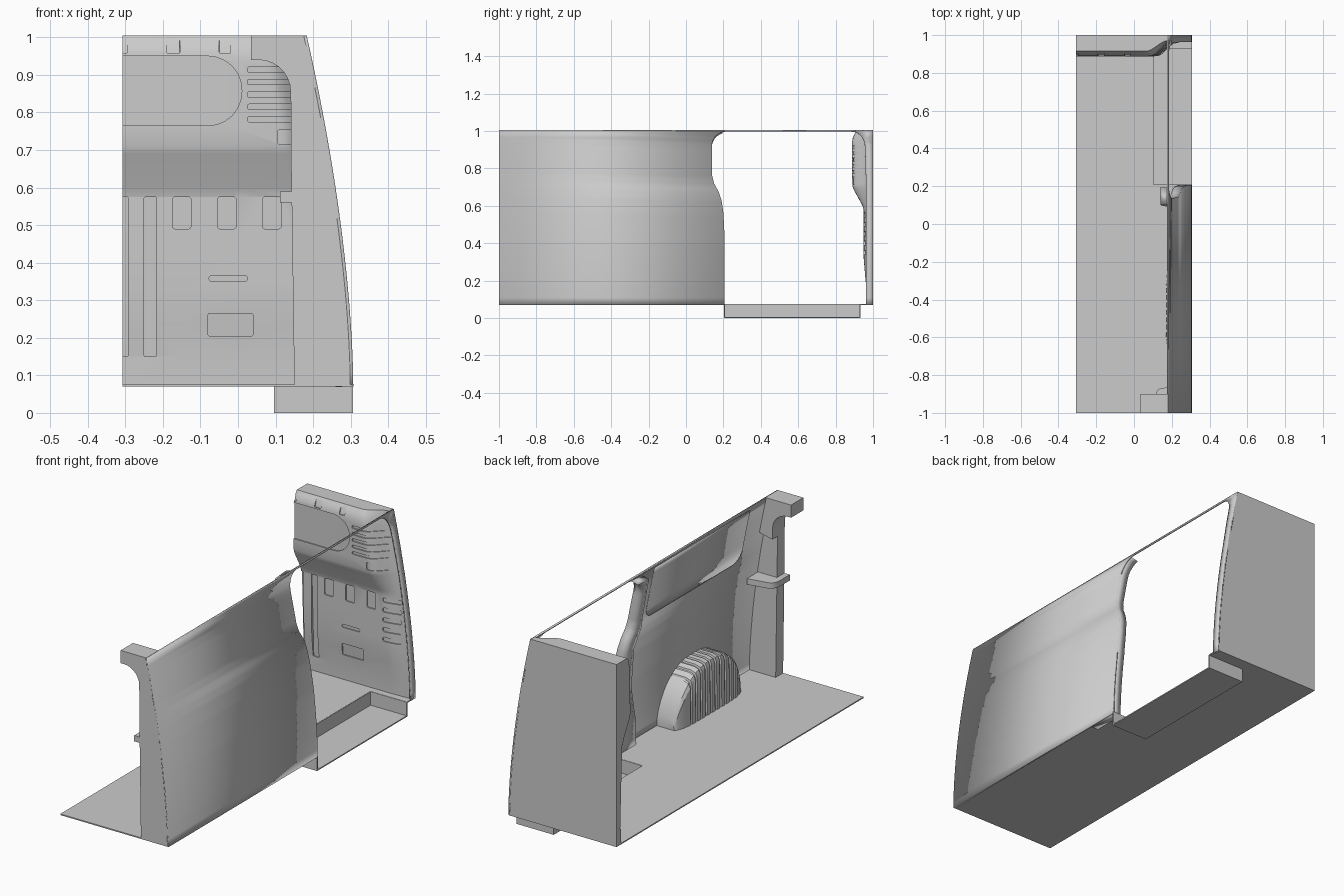
import bpy, bmesh, math

if "Cube" in bpy.data.objects:
    bpy.data.objects.remove(bpy.data.objects["Cube"])

X0, BASE, TOP = -0.307, 0.07, 1.005


def finish(bm, name, smooth=True, recalc=True):
    if recalc:
        bmesh.ops.recalc_face_normals(bm, faces=bm.faces)
    me = bpy.data.meshes.new(name)
    bm.to_mesh(me)
    bm.free()
    ob = bpy.data.objects.new(name, me)
    bpy.context.collection.objects.link(ob)
    bpy.ops.object.select_all(action='DESELECT')
    ob.select_set(True)
    bpy.context.view_layer.objects.active = ob
    if smooth:
        bpy.ops.object.shade_smooth_by_angle(angle=math.radians(28))
    return ob


def side_x(z):
    """Outer curve of the body side."""
    return 0.307 - 0.124 * (max(0, min(1, (z - BASE) / (TOP - BASE)))) ** 1.7


def arc(cx, cy, rx, ry, a0, a1, n=7):
    return [(cx + rx * math.cos(math.radians(a0 + (a1 - a0) * i / n)),
             cy + ry * math.sin(math.radians(a0 + (a1 - a0) * i / n))) for i in range(n + 1)]


def prism(name, pts, to3d, offset):
    """Outline extruded along an offset vector."""
    bm = bmesh.new()
    f = bm.faces.new([bm.verts.new(to3d(*p)) for p in pts])
    r = bmesh.ops.extrude_face_region(bm, geom=[f], use_keep_orig=True)
    vs = [v for v in r['geom'] if isinstance(v, bmesh.types.BMVert)]
    bmesh.ops.translate(bm, verts=vs, vec=offset)
    return finish(bm, name)


def box(name, x0, x1, y0, y1, z0, z1):
    return prism(name, [(x0, y0), (x1, y0), (x1, y1), (x0, y1)],
                 lambda a, b: (a, b, z0), (0, 0, z1 - z0))


def curved_sheet(name, pts, thick, inset=0.0):
    """Counter-clockwise (y, z) outline wrapped on the body curve."""
    bm = bmesh.new()
    bm.faces.new([bm.verts.new((0, y, z)) for y, z in pts])
    for i in range(1, 24):
        z = BASE + (TOP - BASE) * i / 24
        bmesh.ops.bisect_plane(bm, geom=bm.verts[:] + bm.edges[:] + bm.faces[:],
                               plane_co=(0, 0, z), plane_no=(0, 0, 1))
    for v in bm.verts:
        v.co.x = side_x(v.co.z) - inset
    ob = finish(bm, name, recalc=False)
    m = ob.modifiers.new("thickness", 'SOLIDIFY')
    m.thickness, m.offset = thick, -1
    return ob


# Load floor with a notch for the entry step
prism("floor", [(X0, -1), (0.306, -1), (0.306, 0.207), (0.1, 0.207), (0.1, 0.93),
                (0.306, 0.93), (0.306, 1), (X0, 1)], lambda a, b: (a, b, BASE), (0, 0, 0.006))

# Entry step well, open to the outside
box("step_tread", 0.096, 0.306, 0.203, 0.934, 0, 0.006)
box("step_riser", 0.096, 0.102, 0.203, 0.934, 0, 0.075)
box("step_end_front", 0.096, 0.306, 0.928, 0.934, 0, 0.075)
box("step_end_rear", 0.096, 0.306, 0.203, 0.209, 0, 0.075)

# Body side with the sliding door opening under a thin roof rail
door_edge = [(0.207, BASE), (0.207, 0.42), (0.2, 0.56), (0.19, 0.63), (0.175, 0.675),
             (0.15, 0.72), (0.14, 0.76), (0.138, 0.9)] + arc(0.21, 0.92, 0.072, 0.078, 180, 90)
front_edge = arc(0.885, 0.915, 0.072, 0.083, 90, 0) + [(0.963, 0.7), (0.963, BASE)]
curved_sheet("body_side", [(-1, BASE)] + door_edge + front_edge +
             [(1, BASE), (1, TOP), (-1, TOP)], 0.008)

# Inner door pillar along the rear edge of the opening
curved_sheet("door_pillar", door_edge[:-1] + [(0.1, 0.99), (0.09, 0.8), (0.085, 0.72),
             (0.12, 0.62), (0.1, 0.4), (0.04, 0.2), (0.035, BASE)], 0.045, 0.003)

# Raised window panel on the inside of the wall
curved_sheet("window_panel", arc(-0.7, 0.79, 0.07, 0.07, 180, 270) + arc(-0.04, 0.76, 0.04, 0.04, 270, 360)
             + [(0.0, 0.99), (-0.77, 0.99)], 0.006, 0.006)

# Rear corner pillar, header and strap
zs = [BASE + (TOP - BASE) * i / 20 for i in range(21)]
curve = [(side_x(z) - 0.003, z) for z in zs]
prism("rear_pillar", [(0.141, TOP), (0.141, 0.7), (0.15, BASE)] + curve,
      lambda a, b: (a, -1, b), (0, 0.06, 0))
prism("rear_header", [(0.035, TOP), (0.035, 0.94)] + arc(0.055, 0.855, 0.085, 0.085, 90, 0) +
      [(0.141, 0.8)] + [p for p in curve if p[1] > 0.8],
      lambda a, b: (a, -1, b), (0, 0.1, 0))
prism("pillar_strap", [(0.25, -1), (0.112, -1)] + arc(0.145, -0.92, 0.033, 0.05, 180, 90) + [(0.25, -0.85)],
      lambda a, b: (a, b, 0.56), (0, 0, 0.03))

# Ribbed wheel arch
bm = bmesh.new()


def arch_section(y, cut):
    t = abs((y + 0.46) / 0.272)
    h = 0.075 + max(0.012, 0.275 * max(0, 1 - t ** 2.6) ** 0.6) - cut
    d = min(0.03, (h - 0.075) * 0.5)
    xi = 0.17 + cut + 0.03 * t ** 6
    xo = side_x(h) - 0.003
    sec = [(xo, h), (xi + d + 0.01, h), (xi + d * 0.4, h - d * 0.3), (xi + 0.003, h - d), (xi, BASE), (0.3, BASE)]
    return [bm.verts.new((x, y, z)) for x, z in sec]


stations = [(-0.19, 0), (-0.195, 0), (-0.205, 0), (-0.22, 0), (-0.24, 0), (-0.265, 0)]
for i in range(11):
    y = -0.285 - i * 0.039
    stations += [(y, 0), (y - 0.003, 0.007), (y - 0.011, 0.007), (y - 0.014, 0)]
stations += [(-0.715, 0), (-0.725, 0), (-0.731, 0)]
rows = [arch_section(*s) for s in stations]
for a, b in zip(rows, rows[1:]):
    for k in range(6):
        bm.faces.new((a[k], a[(k + 1) % 6], b[(k + 1) % 6], b[k]))
bm.faces.new(rows[0])
bm.faces.new(rows[-1])
finish(bm, "wheel_arch")

# Bulkhead: stepped profile blended towards the body side
profile = [(BASE, 0.965), (0.15, 0.965), (0.235, 0.957), (0.32, 0.95), (0.45, 0.95), (0.575, 0.95),
           (0.6, 0.944), (0.69, 0.895), (0.71, 0.889), (0.76, 0.888), (0.82, 0.888), (0.88, 0.888),
           (0.94, 0.888), (0.965, 0.892), (0.985, 0.901), (TOP, 0.915)]


def surf(x, z):
    z = max(BASE, min(TOP, z))
    for (z0, y0), (z1, y1) in zip(profile, profile[1:]):
        if z <= z1:
            y = y0 + (y1 - y0) * (z - z0) / (z1 - z0)
            break
    t = max(0, min(1, (x - side_x(z) + 0.12) / 0.115))
    return y + (0.97 - y) * t * t * (3 - 2 * t)


bm = bmesh.new()
rows = []
for z, _ in profile:
    e = side_x(z) - 0.004
    xs = [X0, -0.15, 0.0] + [e - 0.12 + 0.12 * i / 8 for i in range(9)]
    rows.append([bm.verts.new((x, surf(x, z), z)) for x in xs])
for a, b in zip(rows, rows[1:]):
    for k in range(len(a) - 1):
        bm.faces.new((a[k], a[k + 1], b[k + 1], b[k]))
rim = [e for e in bm.edges if e.is_boundary]
r = bmesh.ops.extrude_edge_only(bm, edges=rim)
for v in [g for g in r['geom'] if isinstance(g, bmesh.types.BMVert)]:
    v.co.y = 1.0
bmesh.ops.contextual_create(bm, geom=[g for g in r['geom'] if isinstance(g, bmesh.types.BMEdge)
                                      and all(v.co.y > 0.9999 for v in g.verts)])
bulkhead = finish(bm, "bulkhead", smooth=False)

# Pressed recesses in the bulkhead: x0, x1, z0, z1, corner radius
slots = [(-0.6, 0.01, 0.765, 0.95, 0.09), (-0.35, -0.293, 0.15, 0.575, 0.004),
         (-0.25, -0.217, 0.15, 0.575, 0.004), (-0.077, 0.025, 0.35, 0.366, 0.0075),
         (-0.08, 0.04, 0.205, 0.265, 0.005), (0.105, 0.2, 0.715, 0.755, 0.008)]
slots += [(x, x + 0.05, 0.49, 0.575, 0.008) for x in (-0.175, -0.055, 0.065)]
slots += [(x0, x1, 0.957, 1.05, 0.004) for x0, x1 in ((-0.35, -0.295), (-0.19, -0.155), (-0.05, -0.02))]
slots += [(0.025, 0.19, z, z + 0.014, 0.005) for z in (0.775, 0.808, 0.841, 0.874, 0.907)]
slots += [(0.155, 0.25, z, z + 0.022, 0.008) for z in (0.34, 0.39, 0.44, 0.49, 0.54)]

bm = bmesh.new()
for x0, x1, z0, z1, r in slots:
    mid, half = (z0 + z1) / 2, (z1 - z0) / 2
    r = min(r, half * 0.97)
    end = [(r * (1 - math.cos(a)), half - r + r * math.sin(a))
           for a in [math.pi / 2 * i / 6 for i in range(7)]]
    cols = [(x0 + d, h) for d, h in end]
    cols += [(x0 + r + (x1 - x0 - 2 * r) * i / 8, half) for i in range(1, 8)]
    cols += [(x1 - d, h) for d, h in reversed(end)]
    prev = None
    for x, h in cols:
        ring = [bm.verts.new(c) for c in
                ((x, 0.8, mid - h), (x, 0.8, mid + h), (x, surf(x, mid + h) + 0.006, mid + h),
                 (x, surf(x, mid - h) + 0.006, mid - h))]
        if prev:
            for k in range(4):
                bm.faces.new((prev[k], prev[(k + 1) % 4], ring[(k + 1) % 4], ring[k]))
        else:
            bm.faces.new(ring)
        prev = ring
    bm.faces.new(prev)
cutter = finish(bm, "recess_cutter", smooth=False)
cutter.hide_render = True
bpy.ops.object.select_all(action='DESELECT')
bulkhead.select_set(True)
bpy.context.view_layer.objects.active = bulkhead
m = bulkhead.modifiers.new("recesses", 'BOOLEAN')
m.operation, m.solver, m.object = 'DIFFERENCE', 'EXACT', cutter
bpy.ops.object.modifier_apply(modifier=m.name)
bpy.data.objects.remove(cutter)
bpy.ops.object.shade_smooth_by_angle(angle=math.radians(28))
